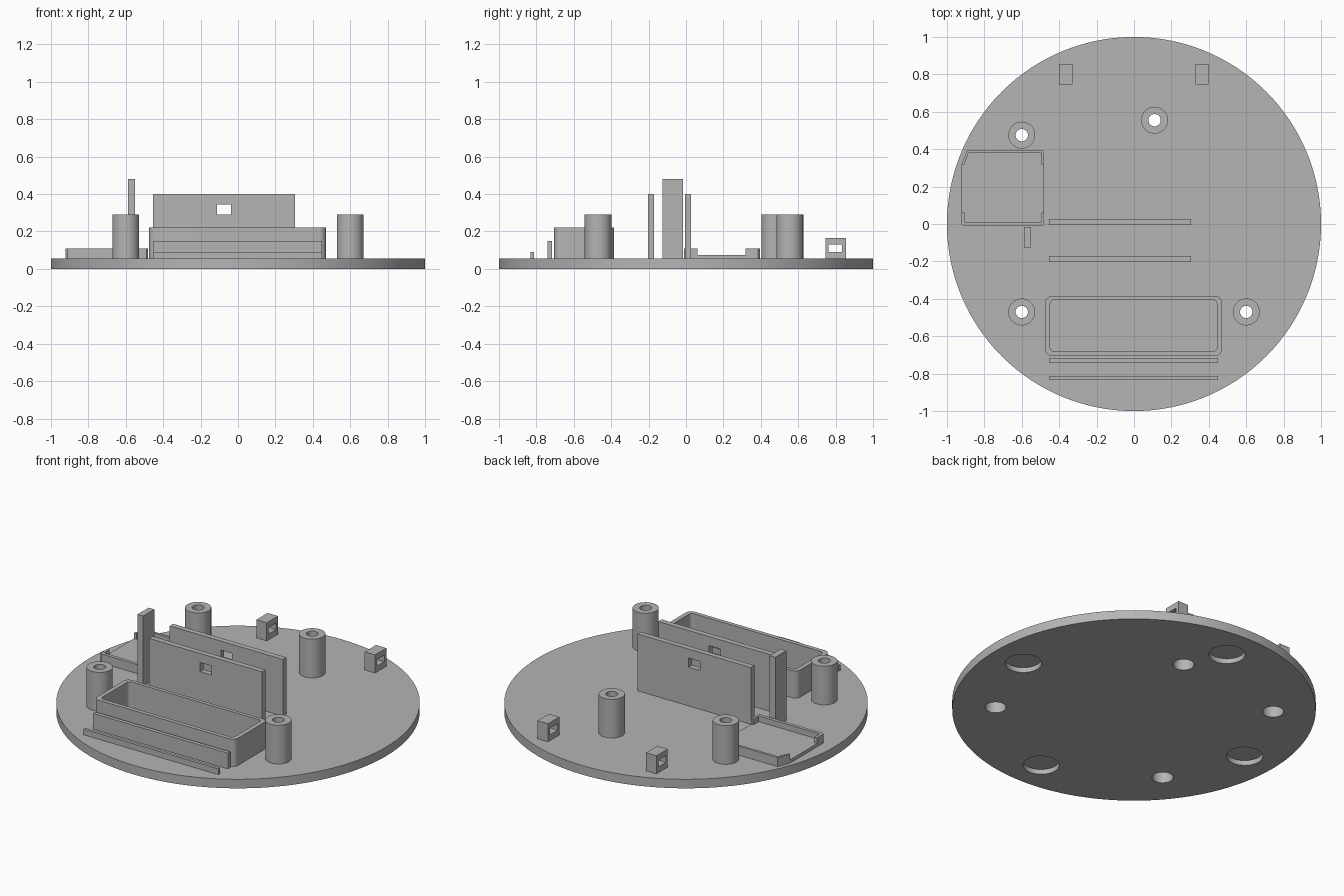
import bpy, bmesh
from math import pi, cos, sin, radians

if "Cube" in bpy.data.objects:
    bpy.data.objects.remove(bpy.data.objects["Cube"], do_unlink=True)

grey = bpy.data.materials.new("plain grey")
grey.use_nodes = True
grey.diffuse_color = (0.46, 0.46, 0.46, 1)
grey.node_tree.nodes["Principled BSDF"].inputs["Base Color"].default_value = grey.diffuse_color

TOP = 0.055          # upper face of the base
SUNK = TOP - 0.005   # parts sit slightly into the base


def finish(name, bm):
    bmesh.ops.recalc_face_normals(bm, faces=bm.faces)
    mesh = bpy.data.meshes.new(name)
    bm.to_mesh(mesh)
    bm.free()
    mesh.materials.append(grey)
    obj = bpy.data.objects.new(name, mesh)
    bpy.context.scene.collection.objects.link(obj)
    return obj


def prism(name, outline, z0, z1):
    bm = bmesh.new()
    face = bm.faces.new([bm.verts.new((x, y, z0)) for x, y in outline])
    new = bmesh.ops.extrude_face_region(bm, geom=[face])["geom"]
    for v in new:
        if isinstance(v, bmesh.types.BMVert):
            v.co.z = z1
    return finish(name, bm)


def rect(x0, x1, y0, y1):
    return [(x0, y0), (x1, y0), (x1, y1), (x0, y1)]


def round_rect(x0, x1, y0, y1, r, steps=6):
    corners = [(x1 - r, y1 - r), (x0 + r, y1 - r), (x0 + r, y0 + r), (x1 - r, y0 + r)]
    return [(cx + r * cos(a), cy + r * sin(a))
            for q, (cx, cy) in enumerate(corners)
            for a in [(q + i / steps) * pi / 2 for i in range(steps + 1)]]


def circle(cx, cy, r, n=48):
    return [(cx + r * cos(2 * pi * i / n), cy + r * sin(2 * pi * i / n)) for i in range(n)]


def cut(obj, *cutters):
    for cutter in cutters:
        mod = obj.modifiers.new("cut", "BOOLEAN")
        mod.operation = "DIFFERENCE"
        mod.solver = "EXACT"
        mod.object = cutter
    bpy.context.view_layer.update()
    graph = bpy.context.evaluated_depsgraph_get()
    mesh = bpy.data.meshes.new_from_object(obj.evaluated_get(graph))
    obj.modifiers.clear()
    obj.data = mesh
    for cutter in cutters:
        bpy.data.objects.remove(cutter, do_unlink=True)


def smooth(obj):
    bpy.ops.object.select_all(action="DESELECT")
    obj.select_set(True)
    bpy.context.view_layer.objects.active = obj
    bpy.ops.object.shade_smooth_by_angle(angle=radians(30))


# Round base with screw holes and four shallow recesses underneath
posts = [(-0.6, 0.475), (0.11, 0.555), (-0.6, -0.47), (0.6, -0.47)]
recesses = [(0.795, 0), (0, 0.795), (-0.795, 0), (0, -0.795)]
base = prism("base_disc", circle(0, 0, 1, 128), 0, TOP)
cut(base,
    *[prism("cutter", circle(x, y, 0.058), -0.1, 0.2) for x, y in posts],
    *[prism("cutter", circle(x, y, 0.1), -0.1, 0.03) for x, y in recesses])
smooth(base)

# Hollow standoffs with a wide bore below and a narrow one above
profile = [(0.072, SUNK), (0.072, 0.29), (0.033, 0.29),
           (0.033, 0.17), (0.058, 0.17), (0.058, SUNK)]
for i, (x, y) in enumerate(posts):
    bm = bmesh.new()
    rings = [[bm.verts.new((px, py, z)) for px, py in circle(x, y, r)] for r, z in profile]
    n = len(rings[0])
    for k, ring in enumerate(rings):
        nxt = rings[(k + 1) % len(rings)]
        for j in range(n):
            bm.faces.new((ring[j], ring[(j + 1) % n], nxt[(j + 1) % n], nxt[j]))
    smooth(finish(f"standoff_{i + 1}", bm))

# Two tall upright plates with a small window
for name, y in (("rear_upright_plate", -0.005), ("front_upright_plate", -0.203)):
    plate = prism(name, rect(-0.455, 0.305, y, y + 0.033), SUNK, 0.4)
    cut(plate, prism("cutter", rect(-0.112, -0.037, y - 0.1, y + 0.1), 0.29, 0.345))

# Narrow tall post
prism("tall_post", rect(-0.588, -0.55, -0.125, -0.017), SUNK, 0.48)

# Open box with rounded corners
box = prism("open_box", round_rect(-0.475, 0.47, -0.705, -0.385, 0.035), SUNK, 0.22)
cut(box, prism("cutter", round_rect(-0.448, 0.443, -0.68, -0.407, 0.02), 0, 0.3))
smooth(box)

# Two low rails in front of the box
prism("inner_rail", rect(-0.455, 0.45, -0.74, -0.717), SUNK, 0.15)
prism("outer_rail", rect(-0.455, 0.45, -0.832, -0.814), SUNK, 0.09)

# Side tray: raised floor, end walls and short corner returns
tray = prism("side_tray", [(-0.922, 0.0), (-0.912, -0.01), (-0.49, -0.01), (-0.48, 0.0),
                           (-0.48, 0.385), (-0.49, 0.395), (-0.892, 0.395), (-0.922, 0.32)],
             SUNK, 0.11)
cut(tray,
    prism("cutter", [(-0.905, 0.01), (-0.495, 0.01), (-0.495, 0.38),
                     (-0.885, 0.38), (-0.905, 0.325)], 0.075, 0.2),
    prism("cutter", rect(-1, -0.4, 0.062, 0.318), 0.075, 0.2))

# Small tie blocks at the rear, pierced sideways
for side, x in (("right", -0.365), ("left", 0.363)):
    block = prism(f"{side}_tie_block", rect(x - 0.035, x + 0.035, 0.747, 0.855), SUNK, 0.165)
    cut(block, prism("cutter", rect(x - 0.1, x + 0.1, 0.763, 0.835), 0.09, 0.13))
